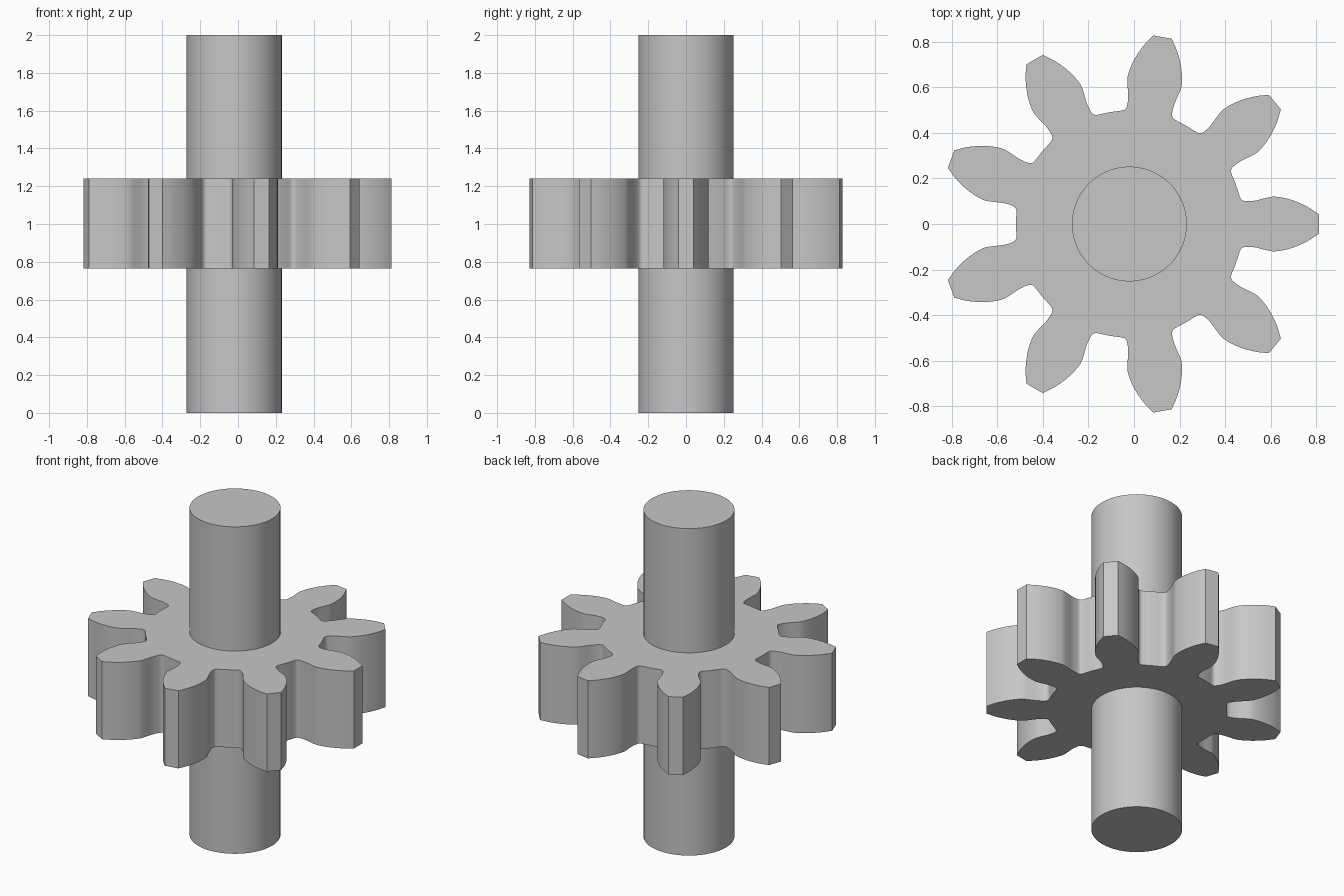
import bpy, bmesh, math
from mathutils import Vector, Matrix

if "Cube" in bpy.data.objects:
    bpy.data.objects.remove(bpy.data.objects["Cube"], do_unlink=True)

CENTRE_X = -0.02          # the odd tooth count shifts the axis off the box centre
TEETH = 9
GEAR_BOTTOM, GEAR_TOP = 0.765, 1.24
SHAFT_RADIUS, SHAFT_HEIGHT = 0.252, 2.0

# One steel grey for everything
steel = bpy.data.materials.new("steel_grey")
steel.use_nodes = True
colour = (0.57, 0.57, 0.57, 1)
steel.diffuse_color = colour
steel.node_tree.nodes["Principled BSDF"].inputs["Base Color"].default_value = colour


def smooth_path(points, steps=4):
    """Catmull-Rom curve through the points."""
    pts = [Vector(p) for p in points]
    pts = [2 * pts[0] - pts[1]] + pts + [2 * pts[-1] - pts[-2]]
    path = []
    for a, b, c, d in zip(pts, pts[1:], pts[2:], pts[3:]):
        for i in range(steps):
            t = i / steps
            path.append(0.5 * (2 * b + (c - a) * t + (2 * a - 5 * b + 4 * c - d) * t * t
                               + (3 * b - a - 3 * c + d) * t ** 3))
    return path + [pts[-2]]


def extrude_outline(name, outline, bottom, top):
    """Solid prism from a closed outline, smooth round the sides."""
    bm = bmesh.new()
    base = bm.faces.new([bm.verts.new((x, y, bottom)) for x, y in outline])
    grown = bmesh.ops.extrude_face_region(bm, geom=[base], use_keep_orig=True)
    moved = [v for v in grown["geom"] if isinstance(v, bmesh.types.BMVert)]
    bmesh.ops.translate(bm, verts=moved, vec=(0, 0, top - bottom))
    bmesh.ops.recalc_face_normals(bm, faces=bm.faces)
    mesh = bpy.data.meshes.new(name)
    bm.to_mesh(mesh)
    bm.free()
    mesh.materials.append(steel)
    obj = bpy.data.objects.new(name, mesh)
    obj.location.x = CENTRE_X
    bpy.context.collection.objects.link(obj)
    bpy.ops.object.select_all(action='DESELECT')
    obj.select_set(True)
    bpy.context.view_layer.objects.active = obj
    bpy.ops.object.shade_smooth_by_angle(angle=math.radians(30))
    return obj


# Half a tooth, tip corner to the middle of the valley, tooth along +x
flank = smooth_path([(0.833, 0.041), (0.78, 0.076), (0.71, 0.106), (0.64, 0.120),
                     (0.595, 0.113), (0.553, 0.103), (0.511, 0.100), (0.492, 0.107),
                     (0.483, 0.124), (0.475, 0.150), (0.468, 0.170)])
mirrored = [Vector((p.x, -p.y)) for p in reversed(flank)]
tooth = mirrored + flank[:-1]     # the next tooth supplies the shared valley point

# Gear wheel: the tooth repeated round the axis
gear_outline = []
for i in range(TEETH):
    turn = Matrix.Rotation(i * math.tau / TEETH, 2)
    gear_outline += [turn @ p for p in tooth]
extrude_outline("gear_wheel", gear_outline, GEAR_BOTTOM, GEAR_TOP)

# Shaft through the gear
circle = [(SHAFT_RADIUS * math.cos(i * math.tau / 72), SHAFT_RADIUS * math.sin(i * math.tau / 72))
          for i in range(72)]
extrude_outline("shaft", circle, 0, SHAFT_HEIGHT)
